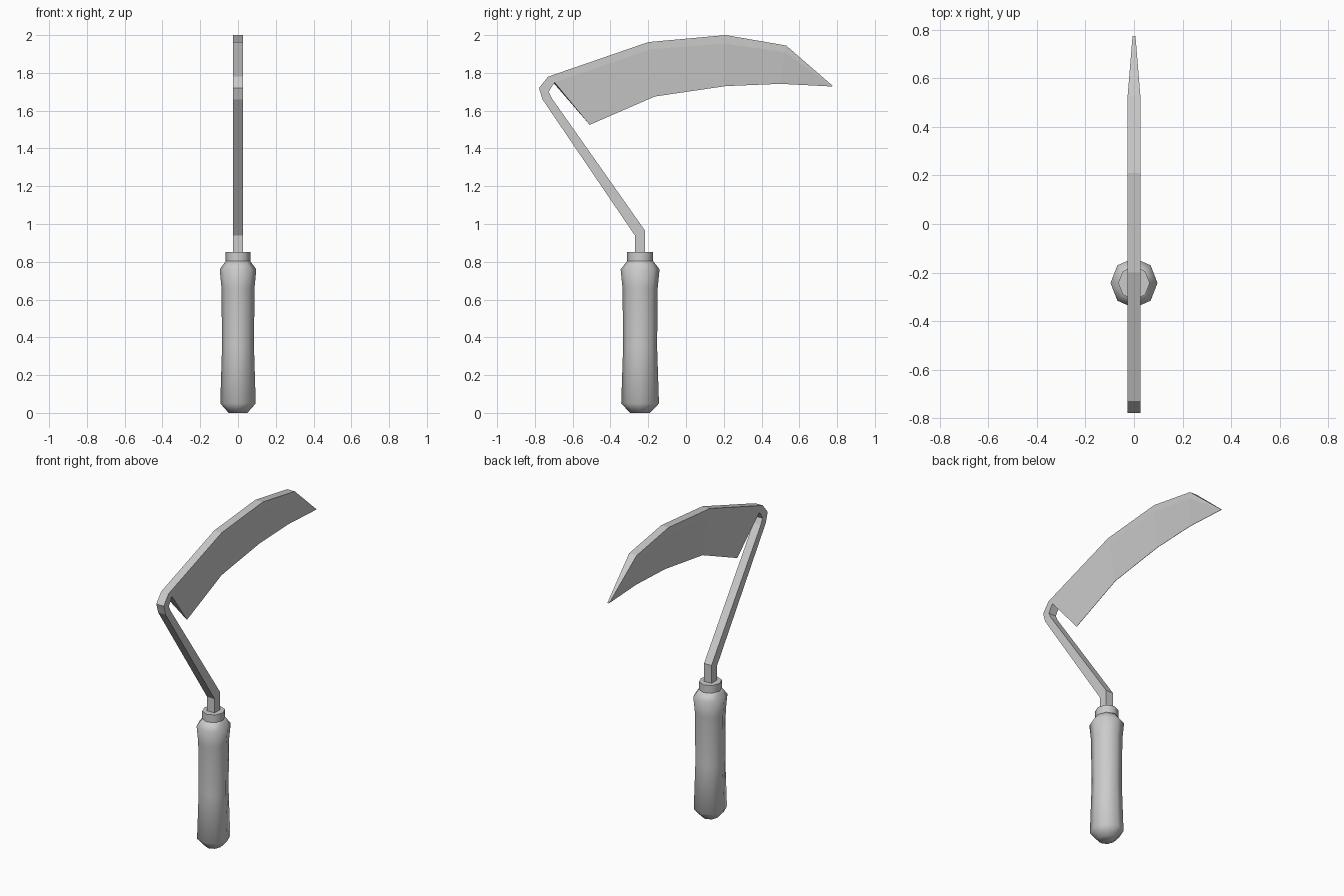
import bpy, bmesh, math
from mathutils import Vector

if "Cube" in bpy.data.objects:
    bpy.data.objects.remove(bpy.data.objects["Cube"], do_unlink=True)

grey = bpy.data.materials.new("plain grey")
grey.use_nodes = True
grey.diffuse_color = (0.6, 0.6, 0.6, 1)
grey.node_tree.nodes["Principled BSDF"].inputs["Base Color"].default_value = (0.6, 0.6, 0.6, 1)

GRIP_Y = -0.243
THICK = 0.026


def loft(name, rings, smooth_angle=None):
    """Join matching rings of points with quads and cap both ends."""
    bm = bmesh.new()
    rows = [[bm.verts.new(p) for p in ring] for ring in rings]
    n = len(rows[0])
    for a, b in zip(rows, rows[1:]):
        for i in range(n):
            j = (i + 1) % n
            bm.faces.new((a[i], a[j], b[j], b[i]))
    bm.faces.new(rows[0])
    bm.faces.new(rows[-1])
    bmesh.ops.remove_doubles(bm, verts=bm.verts, dist=0.0005)
    bmesh.ops.recalc_face_normals(bm, faces=bm.faces)
    mesh = bpy.data.meshes.new(name)
    bm.to_mesh(mesh)
    bm.free()
    mesh.materials.append(grey)
    obj = bpy.data.objects.new(name, mesh)
    bpy.context.collection.objects.link(obj)
    if smooth_angle:
        bpy.ops.object.select_all(action="DESELECT")
        obj.select_set(True)
        bpy.context.view_layer.objects.active = obj
        bpy.ops.object.shade_smooth_by_angle(angle=math.radians(smooth_angle))
    return obj


def octagon(z, r):
    """Slightly flattened eight-sided ring around the grip axis."""
    return [Vector((0.94 * r * math.cos(k * math.pi / 4),
                    GRIP_Y + r * math.sin(k * math.pi / 4), z)) for k in range(8)]


def section(profile):
    """Mirror (y, z, half width) points across x = 0 into a closed ring."""
    left = [Vector((w, y, z)) for y, z, w in profile]
    right = [Vector((-w, y, z)) for y, z, w in reversed(profile)]
    return left + right


# Turned grip and its collar
grip = [(0, 0.053), (0.05, 0.1), (0.35, 0.09), (0.66, 0.093), (0.76, 0.103), (0.805, 0.068)]
loft("grip", [octagon(z, r) for z, r in grip], 55)
loft("collar", [octagon(z, 0.069) for z in (0.8, 0.852)], 50)

# Bent square shaft: outer and inner edge of each bend
shaft = [((-0.271, 0.84), (-0.217, 0.84)),
         ((-0.271, 0.94), (-0.217, 0.965)),
         ((-0.76, 1.66), (-0.71, 1.665)),
         ((-0.778, 1.72), (-0.727, 1.70)),
         ((-0.73, 1.78), (-0.696, 1.75))]
loft("shaft", [section([(*outer, THICK), (*inner, THICK)]) for outer, inner in shaft])

# Curved blade: thick spine, shoulder line and sharp edge at each station
blade = [((-0.73, 1.78), (-0.696, 1.75), (-0.51, 1.525)),
         ((-0.20, 1.963), (-0.19, 1.925), (-0.165, 1.675)),
         ((0.21, 2.0), (0.21, 1.955), (0.21, 1.73)),
         ((0.53, 1.945), (0.52, 1.91), (0.50, 1.742))]
rings = [section([(*s, THICK), (*m, THICK), (*e, 0.001)]) for s, m, e in blade]
rings.append(section([(0.775, 1.733, 0.006), (0.774, 1.731, 0.005), (0.772, 1.728, 0.001)]))
loft("blade", rings)
